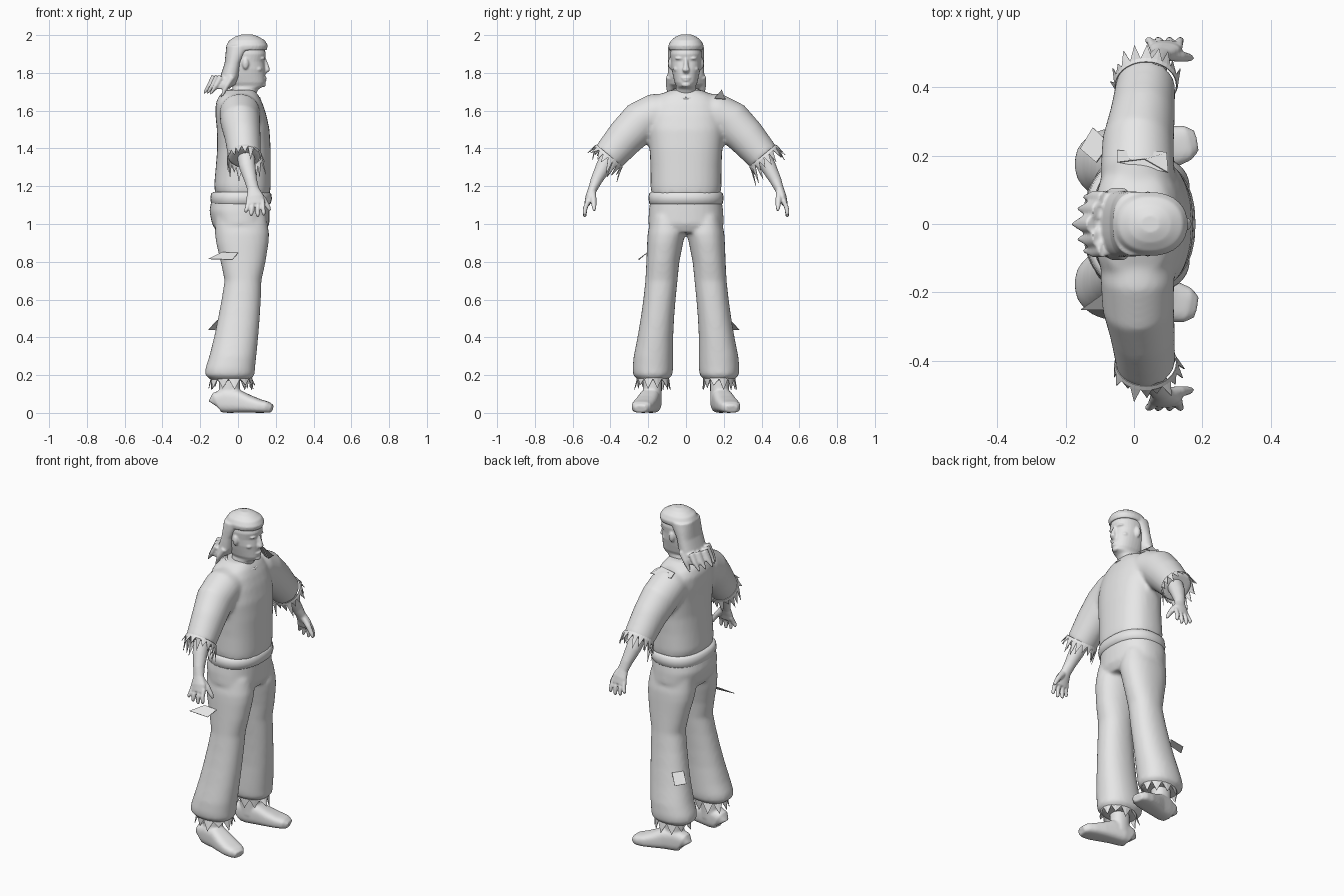
import bpy, bmesh, math, random
from mathutils import Vector

random.seed(4)
grey = bpy.data.materials.new("plain_grey")
grey.diffuse_color = (0.8, 0.8, 0.8, 1)


def finish(name, bm):
    bmesh.ops.recalc_face_normals(bm, faces=bm.faces)
    me = bpy.data.meshes.new(name)
    bm.to_mesh(me)
    bm.free()
    me.materials.append(grey)
    for p in me.polygons:
        p.use_smooth = True
    ob = bpy.data.objects.new(name, me)
    bpy.context.scene.collection.objects.link(ob)
    return ob


def skin(bm, rings):
    """Bridge rings of points and cap both ends."""
    vs = [[bm.verts.new(p) for p in r] for r in rings]
    n = len(vs[0])
    for a, b in zip(vs, vs[1:]):
        for i in range(n):
            j = (i + 1) % n
            bm.faces.new((a[i], a[j], b[j], b[i]))
    bm.faces.new(vs[0])
    bm.faces.new(vs[-1])


def ring(c, u, v, a, b, power=2.0, n=32):
    pts = []
    for i in range(n):
        t = 2 * math.pi * i / n
        x, y = math.cos(t), math.sin(t)
        e = 2 / power
        pts.append(c + u * math.copysign(abs(x) ** e, x) * a
                   + v * math.copysign(abs(y) ** e, y) * b)
    return pts


def stack(bm, rows, power=2.2):
    """Level sections: z, back x, front x, low y, high y."""
    X, Y = Vector((1, 0, 0)), Vector((0, 1, 0))
    skin(bm, [ring(Vector(((xb + xf) / 2, (y0 + y1) / 2, z)), X, Y,
                   (xf - xb) / 2, (y1 - y0) / 2, power) for z, xb, xf, y0, y1 in rows])


def centred(rows):
    return [(z, xb, xf, -w, w) for z, xb, xf, w in rows]


def tube(bm, rows, s=1, ref=(1, 0, 0), power=2.0):
    """Sections across a path: x, y, z, radius along ref, radius across it."""
    pts = [Vector((r[0], r[1] * s, r[2])) for r in rows]
    rings = []
    for i, r in enumerate(rows):
        t = (pts[min(i + 1, len(pts) - 1)] - pts[max(i - 1, 0)]).normalized()
        u = Vector(ref)
        u = (u - t * u.dot(t)).normalized()
        rings.append(ring(pts[i], u, t.cross(u), r[3], r[4], power))
    skin(bm, rings)


def ball(bm, c, r):
    v = bmesh.ops.create_uvsphere(bm, u_segments=16, v_segments=10, radius=1)["verts"]
    for p in v:
        p.co = Vector(c) + Vector(p.co[i] * r[i] for i in range(3))


def fuse(name, bm, voxel, rounds):
    """Merge overlapping pieces into one soft surface."""
    ob = finish(name, bm)
    m = ob.modifiers.new("merge", "REMESH")
    m.mode, m.voxel_size, m.use_smooth_shade = "VOXEL", voxel, True
    m = ob.modifiers.new("soften", "SMOOTH")
    m.factor, m.iterations = 0.5, rounds
    return ob


def thin(name, bm):
    ob = finish(name, bm)
    for p in ob.data.polygons:
        p.use_smooth = False
    m = ob.modifiers.new("cloth", "SOLIDIFY")
    m.thickness, m.offset = 0.003, 0


def fringe(name, c, t, a, b, count, short, long, droop=0.0):
    """Ragged cloth points hanging from a ring."""
    t = Vector(t).normalized()
    u = Vector((1, 0, 0))
    v = t.cross(u)
    bm = bmesh.new()
    top = ring(Vector(c), u, v, a, b, 2, count * 2)
    mid = ring(Vector(c) + t * short * 0.5, u, v, a * 1.04, b * 1.04, 2, count * 2)
    tv, mv = [bm.verts.new(p) for p in top], [bm.verts.new(p) for p in mid]
    n = count * 2
    for i in range(n):
        j = (i + 1) % n
        bm.faces.new((tv[i], tv[j], mv[j], mv[i]))
    for i in range(0, n, 2):
        out = (mid[i + 1] - Vector(c) - t * short * 0.5) * random.uniform(-0.1, 0.2)
        tip = mid[i + 1] + t * random.uniform(short, long) + out
        tip.z -= droop * random.random()
        k = bm.verts.new(tip)
        bm.faces.new((mv[i], mv[i + 1], k))
        bm.faces.new((mv[i + 1], mv[(i + 2) % n], k))
    thin(name, bm)


def flap(name, pts):
    bm = bmesh.new()
    bm.faces.new([bm.verts.new(p) for p in pts])
    thin(name, bm)


# Shirt: body and both sleeves
bm = bmesh.new()
stack(bm, centred([
    (1.155, -.118, .17, .183), (1.2, -.127, .173, .188), (1.3, -.118, .173, .188),
    (1.4, -.11, .173, .193), (1.5, -.112, .167, .203), (1.58, -.12, .15, .2),
    (1.64, -.118, .13, .185), (1.68, -.1, .11, .15), (1.71, -.06, .085, .08)]), 2.4)
for s in (1, -1):
    tube(bm, [(.01, .05, 1.6, .105, .095), (.01, .16, 1.585, .108, .107),
              (.012, .24, 1.54, .105, .112), (.025, .32, 1.46, .095, .102),
              (.035, .415, 1.35, .086, .087)], s)
fuse("shirt", bm, .011, 8)

# Collar rim
bm = bmesh.new()
loop = []
for i in range(32):
    t = 2 * math.pi * i / 32
    c = Vector((.025 + .088 * math.cos(t), .085 * math.sin(t), 1.69 - .025 * math.cos(t)))
    out = Vector((math.cos(t), math.sin(t), 0))
    loop.append([bm.verts.new(c + out * .007 * math.cos(k) + Vector((0, 0, .007 * math.sin(k))))
                 for k in (i2 * math.pi / 4 for i2 in range(8))])
for i in range(32):
    for k in range(8):
        a, b = loop[i], loop[(i + 1) % 32]
        bm.faces.new((a[k], b[k], b[(k + 1) % 8], a[(k + 1) % 8]))
finish("collar", bm)

# Trousers: hips and both legs
bm = bmesh.new()
stack(bm, centred([
    (.955, -.11, .145, .15), (1.0, -.138, .166, .2), (1.07, -.152, .167, .197),
    (1.12, -.142, .167, .19), (1.15, -.135, .165, .187)]), 2.3)
leg = [(1.04, -.12, .15, .03, .185), (.95, -.122, .165, .003, .203), (.9, -.116, .162, .015, .206),
       (.8, -.092, .146, .035, .21), (.7, -.071, .124, .045, .215), (.6, -.087, .121, .055, .226),
       (.5, -.106, .115, .063, .24), (.4, -.127, .107, .068, .257), (.3, -.152, .097, .068, .277),
       (.235, -.173, .09, .068, .283), (.2, -.175, .088, .072, .28), (.172, -.14, .062, .1, .25)]
for s in (1, -1):
    stack(bm, [(z, xb, xf, min(s * a, s * b), max(s * a, s * b)) for z, xb, xf, a, b in leg], 2.2)
fuse("trousers", bm, .011, 6)

# Rolled waistband
bm = bmesh.new()
stack(bm, centred([(1.1, -.135, .16, .185), (1.11, -.143, .174, .195), (1.135, -.147, .18, .199),
                   (1.16, -.143, .176, .196), (1.17, -.13, .165, .184)]), 2.3)
finish("waistband", bm)

# Head with neck and features
bm = bmesh.new()
stack(bm, centred([
    (1.64, -.03, .105, .064), (1.69, -.025, .095, .056), (1.715, -.03, .11, .054),
    (1.73, -.03, .137, .052), (1.75, -.04, .144, .061), (1.79, -.05, .144, .07),
    (1.82, -.05, .145, .076), (1.86, -.055, .139, .08), (1.9, -.055, .148, .084),
    (1.95, -.045, .135, .075), (1.98, -.01, .1, .05)]), 2.25)
tube(bm, [(.135, 0, 1.875, .012, .01), (.148, 0, 1.84, .014, .012),
          (.156, 0, 1.815, .014, .019), (.145, 0, 1.803, .008, .014)])
ball(bm, (.139, 0, 1.773), (.014, .026, .006))
ball(bm, (.138, 0, 1.761), (.013, .022, .006))
ball(bm, (.134, 0, 1.737), (.014, .024, .013))
for s in (1, -1):
    ball(bm, (.126, s * .033, 1.877), (.018, .025, .008))
    ball(bm, (.106, s * .045, 1.82), (.022, .022, .016))
    ball(bm, (.04, s * .08, 1.85), (.018, .015, .032))
fuse("head", bm, .005, 3)

# Hair: cap, long back and pointed ends
bm = bmesh.new()
stack(bm, centred([
    (1.92, -.063, .152, .09), (1.945, -.062, .158, .094), (1.972, -.047, .143, .08),
    (1.992, -.015, .108, .054), (2.004, .02, .075, .025)]))
stack(bm, centred([
    (1.945, -.062, .08, .094), (1.9, -.066, .05, .096), (1.85, -.071, .022, .096),
    (1.78, -.094, .01, .097), (1.74, -.125, -.01, .097), (1.715, -.138, -.05, .09)]), 2.4)
for y, x, z in ((0, -.182, 1.69), (.045, -.165, 1.69), (-.045, -.165, 1.69), (.08, -.148, 1.685),
                (-.08, -.148, 1.685), (.09, -.09, 1.67), (-.09, -.09, 1.67)):
    tube(bm, [(x + .06, y * .9, 1.78, .02, .025), (x + .03, y * .95, 1.73, .014, .022),
              (x, y, z, .005, .004)])
fuse("hair", bm, .006, 3)

for s, side in ((1, "left"), (-1, "right")):
    # Forearm, palm, fingers and thumb
    bm = bmesh.new()
    tube(bm, [(.035, .38, 1.4, .05, .05), (.05, .438, 1.3, .043, .041), (.068, .475, 1.23, .033, .031),
              (.08, .494, 1.185, .031, .024), (.09, .511, 1.145, .046, .021),
              (.093, .523, 1.105, .048, .016)], s)
    for x0, x1, z1 in ((.056, .042, 1.06), (.08, .07, 1.042), (.105, .104, 1.036), (.13, .136, 1.045)):
        tube(bm, [(x0, .516, 1.125, .012, .013), ((x0 + x1) / 2, .533, 1.085, .0115, .012),
                  (x1, .537, z1 + .012, .0105, .011), (x1, .533, z1, .006, .006)], s)
    tube(bm, [(.1, .495, 1.17, .018, .018), (.135, .49, 1.13, .016, .016),
              (.16, .487, 1.09, .012, .012), (.17, .485, 1.07, .007, .007)], s)
    fuse(side + "_arm", bm, .005, 3)

    # Ankle and shoe
    bm = bmesh.new()
    stack(bm, [(z, -.1, .01, s * .178 - .05, s * .178 + .05) for z in (.06, .13, .21)])
    tube(bm, [(x, y, h / 2, h / 2, w) for x, y, h, w in (
        (-.122, .178, .08, .03), (-.112, .178, .11, .046), (-.06, .183, .13, .055),
        (.0, .195, .122, .056), (.06, .212, .092, .06), (.115, .228, .071, .06),
        (.155, .237, .06, .052), (.18, .242, .042, .032))], s, (0, 0, 1), 2.9)
    fuse(side + "_shoe", bm, .007, 3)

    # Ragged edges of sleeve and trouser leg
    fringe(side + "_sleeve_fringe", (.035, s * .405, 1.362), (.05, s * .5, -.6),
           .089, .09, 18, .025, .065, .05)
    fringe(side + "_trouser_fringe", (-.035, s * .175, .195), (0, 0, -1), .105, .082, 11, .03, .06)

# Torn cloth flaps
flap("thigh_tear", [(-.155, -.25, .815), (-.085, -.2, .85), (0, -.207, .847), (-.03, -.25, .81)])
flap("calf_tear", [(-.11, .18, .49), (-.07, .235, .49), (-.12, .282, .44), (-.157, .22, .44)])
flap("shoulder_tear", [(-.05, .215, 1.67), (-.05, .18, 1.69), (.03, .19, 1.712), (.1, .15, 1.665),
                       (.095, .21, 1.66)])
